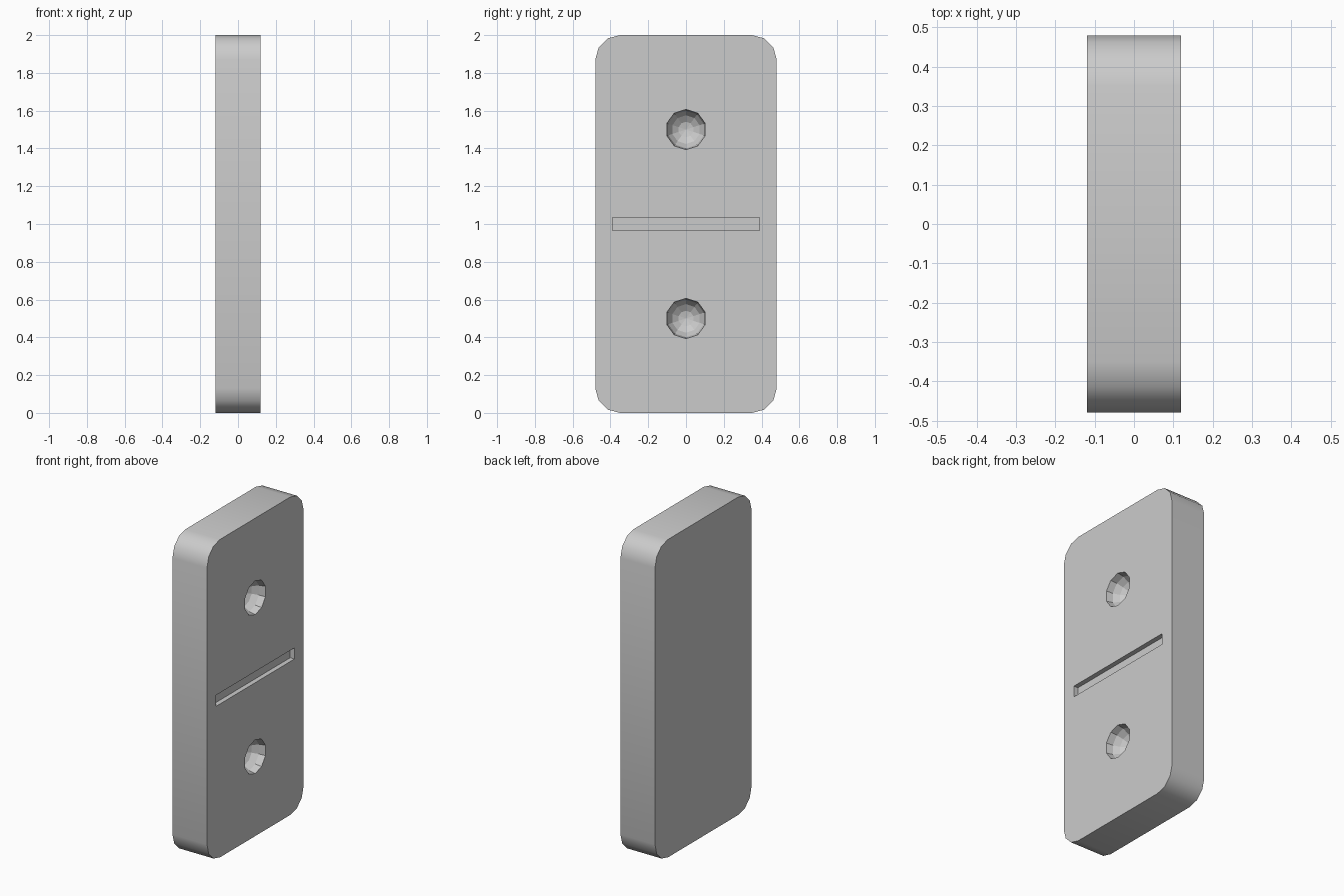
import bpy, bmesh, math
from mathutils import Matrix

if "Cube" in bpy.data.objects:
    bpy.data.objects.remove(bpy.data.objects["Cube"])

HALF_X, HALF_Y, HEIGHT, RADIUS = 0.12, 0.48, 2.0, 0.13


def add_object(name, bm):
    bmesh.ops.recalc_face_normals(bm, faces=bm.faces[:])
    mesh = bpy.data.meshes.new(name)
    bm.to_mesh(mesh)
    bm.free()
    obj = bpy.data.objects.new(name, mesh)
    bpy.context.collection.objects.link(obj)
    return obj


def carve(target, cutter):
    mod = target.modifiers.new(cutter.name, 'BOOLEAN')
    mod.operation = 'DIFFERENCE'
    mod.solver = 'EXACT'
    mod.object = cutter
    bpy.context.view_layer.objects.active = target
    bpy.ops.object.modifier_apply(modifier=mod.name)
    bpy.data.objects.remove(cutter)


# Tile: rounded rectangle outline extruded through the thickness
bm = bmesh.new()
outline = []
for i, (sy, sz) in enumerate([(1, 1), (-1, 1), (-1, -1), (1, -1)]):
    for k in range(4):
        a = math.radians(90 * i + 30 * k)
        outline.append(bm.verts.new((
            -HALF_X,
            sy * (HALF_Y - RADIUS) + RADIUS * math.cos(a),
            HEIGHT / 2 + sz * (HEIGHT / 2 - RADIUS) + RADIUS * math.sin(a))))
back = bm.faces.new(outline)
ext = bmesh.ops.extrude_face_region(bm, geom=[back], use_keep_orig=True)
moved = [v for v in ext['geom'] if isinstance(v, bmesh.types.BMVert)]
bmesh.ops.translate(bm, verts=moved, vec=(2 * HALF_X, 0, 0))
tile = add_object("domino_tile", bm)

# Dividing groove
bm = bmesh.new()
bmesh.ops.create_cube(bm, size=1, matrix=Matrix.Translation((HALF_X, 0, 1))
                      @ Matrix.Diagonal((0.06, 0.78, 0.07, 1)))
carve(tile, add_object("groove_cutter", bm))

# Faceted round pips, pole pointing into the face
for z in (0.5, 1.5):
    bm = bmesh.new()
    bmesh.ops.create_uvsphere(
        bm, u_segments=10, v_segments=8, radius=0.107,
        matrix=Matrix.Translation((HALF_X, 0, z))
        @ Matrix.Rotation(math.pi / 2, 4, 'X') @ Matrix.Rotation(math.pi / 2, 4, 'Y'))
    carve(tile, add_object("pip_cutter", bm))

# Smooth rounded corners, crisp pips and groove
bpy.ops.object.select_all(action='DESELECT')
tile.select_set(True)
bpy.context.view_layer.objects.active = tile
bpy.ops.object.shade_smooth_by_angle(angle=math.radians(40))
for poly in tile.data.polygons:
    c = poly.center
    if abs(c.y) < 0.45 and 0.1 < c.z < 1.9:
        poly.use_smooth = False
